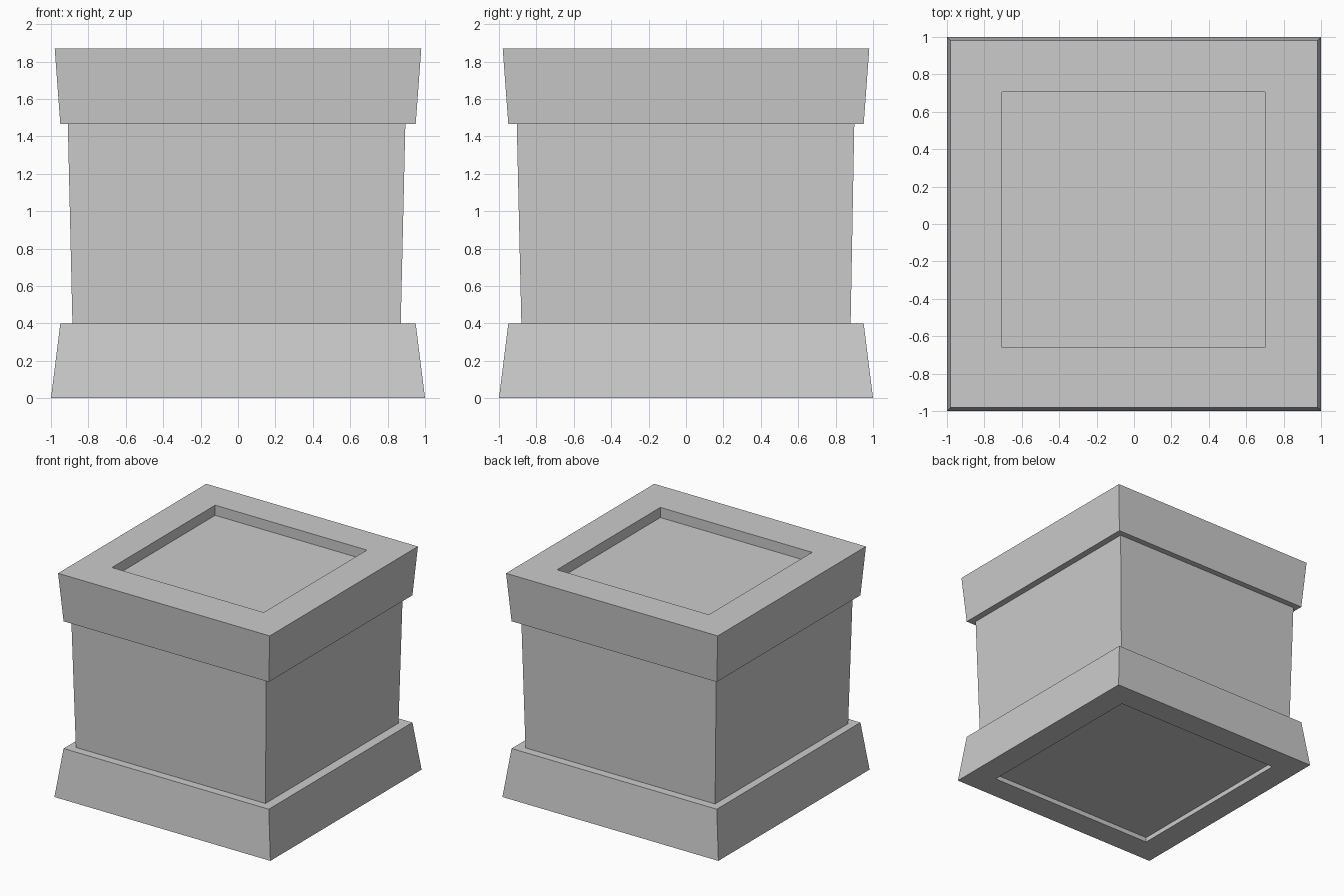
import bpy
import bmesh

cube = bpy.data.objects.get("Cube")
if cube:
    bpy.data.objects.remove(cube, do_unlink=True)

stone = bpy.data.materials.new("grey_stone")
stone.use_nodes = True
stone.diffuse_color = (0.6, 0.6, 0.6, 1)
bsdf = next(n for n in stone.node_tree.nodes if n.type == "BSDF_PRINCIPLED")
bsdf.inputs["Base Color"].default_value = stone.diffuse_color
bsdf.inputs["Roughness"].default_value = 0.8


def square(half, z):
    return (-half, half, -half, half, z)


def loft(name, rings):
    """Solid skinned through rectangular rings, capped at both ends."""
    bm = bmesh.new()
    loops = []
    for x0, x1, y0, y1, z in rings:
        corners = ((x0, y0), (x1, y0), (x1, y1), (x0, y1))
        loops.append([bm.verts.new((x, y, z)) for x, y in corners])
    for low, high in zip(loops, loops[1:]):
        for i in range(4):
            j = (i + 1) % 4
            bm.faces.new((low[i], low[j], high[j], high[i]))
    bm.faces.new(loops[0][::-1])
    bm.faces.new(loops[-1])
    bmesh.ops.recalc_face_normals(bm, faces=bm.faces[:])
    mesh = bpy.data.meshes.new(name)
    bm.to_mesh(mesh)
    bm.free()
    mesh.materials.append(stone)
    obj = bpy.data.objects.new(name, mesh)
    bpy.context.collection.objects.link(obj)
    return obj


# Flared foot with a shallow recess underneath
loft("base_band", [square(0.785, 0.04), square(0.785, 0),
                   square(1, 0), square(0.95, 0.4)])

# Slightly tapered block between the bands
loft("body", [(-0.885, 0.87, -0.88, 0.88, 0.39),
              (-0.91, 0.895, -0.905, 0.9, 1.475)])

# Flared rim with a sunken panel in the top
panel = (-0.705, 0.7, -0.66, 0.705)
loft("top_band", [square(0.95, 1.465), square(0.98, 1.87),
                  (*panel, 1.87), (*panel, 1.785)])
